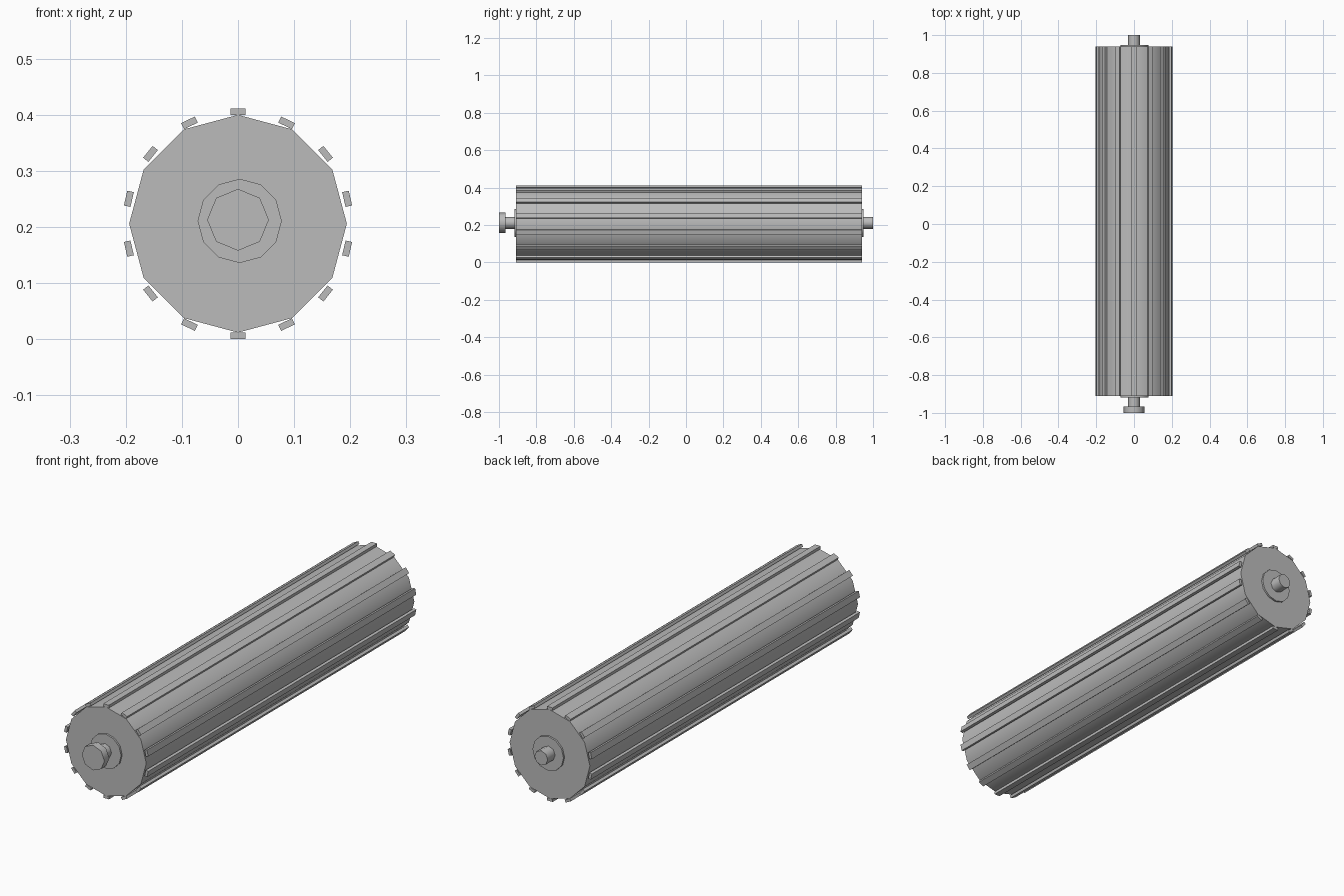
import bpy
from math import pi, sin, cos, radians
from mathutils import Matrix

cube = bpy.data.objects.get("Cube")
if cube:
    bpy.data.objects.remove(cube, do_unlink=True)

# Single grey metal
GREY = (0.5, 0.5, 0.5, 1.0)
metal = bpy.data.materials.new("grey_metal")
metal.use_nodes = True
metal.diffuse_color = GREY
metal.node_tree.nodes["Principled BSDF"].inputs["Base Color"].default_value = GREY


def finish(name, smooth=False):
    obj = bpy.context.object
    obj.name = name
    obj.data.materials.append(metal)
    if smooth:
        bpy.ops.object.shade_smooth_by_angle(angle=radians(50))
    return obj


def rod(name, sides, radius, y0, y1, x, z, smooth=True):
    """Prism along y with one corner pointing straight up."""
    bpy.ops.mesh.primitive_cylinder_add(vertices=sides, radius=radius, depth=y1 - y0)
    obj = finish(name)
    obj.data.transform(Matrix.Rotation(pi / 2, 4, "X"))
    obj.location = (x, (y0 + y1) / 2, z)
    if smooth:
        bpy.ops.object.shade_smooth_by_angle(angle=radians(50))
    return obj


AXIS_Z = 0.206
FRONT, BACK = -0.91, 0.94

# Drum, end collars, axle and its front head
rod("drum", 12, 0.194, FRONT, BACK, 0, AXIS_Z)
rod("front_collar", 12, 0.075, FRONT - 0.008, FRONT + 0.02, 0.003, 0.211)
rod("back_collar", 12, 0.075, BACK - 0.02, BACK + 0.008, 0.003, 0.211)
rod("axle", 8, 0.032, -0.98, 1.0, 0, 0.212)
rod("axle_head", 8, 0.055, -1.0, -0.966, 0, 0.213)

# Slats evenly spaced around the drum
SLATS = 14
for i in range(SLATS):
    a = 2 * pi * i / SLATS
    bpy.ops.mesh.primitive_cube_add(
        size=1,
        location=(0.1995 * sin(a), (FRONT + BACK) / 2, AXIS_Z + 0.1995 * cos(a)),
        rotation=(0, a, 0))
    slat = finish(f"slat_{i + 1}")
    slat.scale = (0.027, BACK - FRONT, 0.012)
